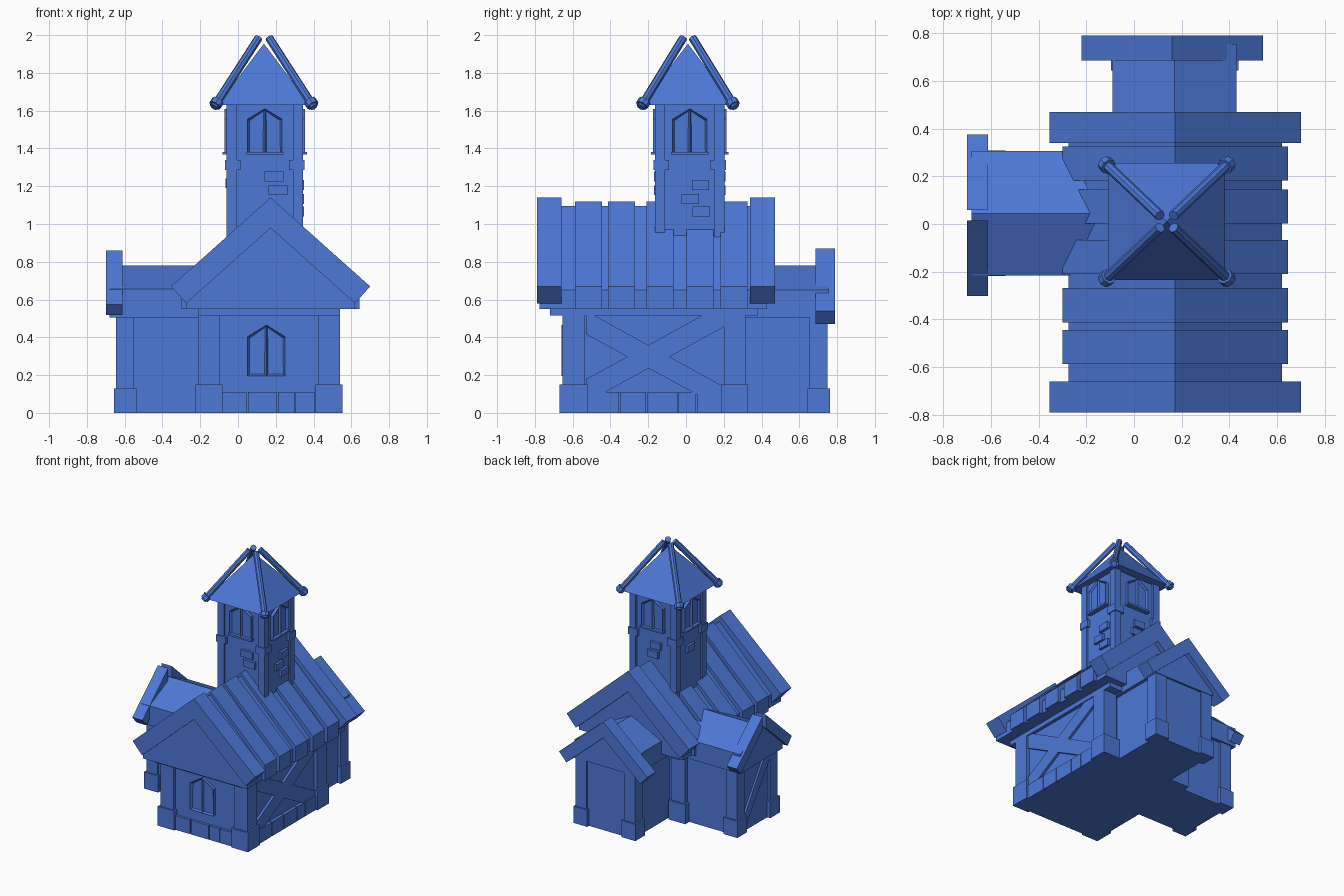
import bpy, bmesh
from mathutils import Vector, Matrix
from math import pi

if "Cube" in bpy.data.objects:
    bpy.data.objects.remove(bpy.data.objects["Cube"])

COLOR = (0.074, 0.188, 0.68, 1)
blue = bpy.data.materials.new("plain_blue")
blue.use_nodes = True
blue.diffuse_color = COLOR
blue.node_tree.nodes["Principled BSDF"].inputs["Base Color"].default_value = COLOR


def finish(name, bm):
    bmesh.ops.recalc_face_normals(bm, faces=bm.faces)
    mesh = bpy.data.meshes.new(name)
    bm.to_mesh(mesh)
    bm.free()
    mesh.materials.append(blue)
    obj = bpy.data.objects.new(name, mesh)
    bpy.context.collection.objects.link(obj)
    return obj


def prism(name, axis, pts, a, b):
    """Extrude a profile along x or y from a to b; the profile is (other axis, z)."""
    bm = bmesh.new()
    place = (lambda t, p: (t, p[0], p[1])) if axis == "x" else (lambda t, p: (p[0], t, p[1]))
    face = bm.faces.new([bm.verts.new(place(a, p)) for p in pts])
    new = bmesh.ops.extrude_face_region(bm, geom=[face])["geom"]
    shift = Vector((b - a, 0, 0) if axis == "x" else (0, b - a, 0))
    bmesh.ops.translate(bm, vec=shift, verts=[v for v in new if isinstance(v, bmesh.types.BMVert)])
    return finish(name, bm)


def box(name, x0, x1, y0, y1, z0, z1):
    return prism(name, "x", [(y0, z0), (y1, z0), (y1, z1), (y0, z1)], x0, x1)


def gable(name, axis, mid, half, low, eave, ridge, a, b):
    prism(name, axis, [(mid - half, low), (mid + half, low), (mid + half, eave),
                       (mid, ridge), (mid - half, eave)], a, b)


def barge_boards(name, axis, mid, half, ridge, eave, cut_w, cut_h, a, b, gap=0.0):
    slope = (ridge - eave) / (half - gap)
    inner = eave - cut_h + slope * (half - cut_w - gap)
    for s, side in ((-1, "low"), (1, "high")):
        pts = [(gap, ridge), (half, eave), (half - cut_w, eave - cut_h), (gap, inner)]
        prism(f"{name}_{side}", axis, [(mid + s * u, z) for u, z in pts], a, b)


def window(name, centre, turn, w, h, depth=0.025):
    """Pointed window with two recessed lancets, facing -y before turning."""
    bm = bmesh.new()
    fronts = []
    for s in (-1, 1):
        pts = [(0, 0), (s * w, 0), (s * w, h * 0.77), (0, h)]
        front = bm.faces.new([bm.verts.new((u, -depth, z)) for u, z in pts])
        bm.normal_update()
        if front.normal.y > 0:
            front.normal_flip()
        new = bmesh.ops.extrude_face_region(bm, geom=[front], use_keep_orig=True)["geom"]
        bmesh.ops.translate(bm, vec=(0, depth, 0),
                            verts=[v for v in new if isinstance(v, bmesh.types.BMVert)])
        fronts.append(front)
    bm.normal_update()
    bmesh.ops.inset_individual(bm, faces=fronts, thickness=0.014)
    for f in fronts:
        bmesh.ops.translate(bm, vec=(0, depth * 0.6, 0), verts=f.verts)
    bmesh.ops.transform(bm, matrix=Matrix.Translation(centre) @ Matrix.Rotation(turn, 4, "Z"),
                        verts=bm.verts)
    return finish(name, bm)


def rod(name, start, end, r, sides=8):
    start, end = Vector(start), Vector(end)
    d = end - start
    bm = bmesh.new()
    bmesh.ops.create_cone(bm, cap_ends=True, segments=sides, radius1=r, radius2=r, depth=d.length)
    m = Matrix.Translation((start + end) / 2) @ d.to_track_quat("Z", "Y").to_matrix().to_4x4()
    bmesh.ops.transform(bm, matrix=m, verts=bm.verts)
    return finish(name, bm)


def corner_post(name, x0, x1, y0, y1, top, foot, pad):
    box(name, x0, x1, y0, y1, 0, top)
    box(name + "_foot", x0 - pad, x1 + pad, y0 - pad, y1 + pad, 0, foot)


# Main hall walls, corner posts and top plate
box("hall_walls", -0.18, 0.515, -0.635, 0.295, 0, 0.55)
box("hall_top_plate", -0.21, 0.54, -0.72, 0.38, 0.515, 0.55)
for x0, x1 in ((-0.21, -0.095), (0.425, 0.54)):
    for y0, y1 in ((-0.655, -0.535), (0.2, 0.315)):
        corner_post("hall_post", x0, x1, y0, y1, 0.53, 0.15, 0.014)

# Foundation stones along front, back and both sides
cuts = (-0.09, 0.052, 0.212, 0.305, 0.41)
for x0, x1 in zip(cuts, cuts[1:]):
    box("front_stone", x0, x1 - 0.006, -0.655, -0.62, 0, 0.11)
    box("back_stone", x0, x1 - 0.006, 0.28, 0.315, 0, 0.11)
cuts = (-0.53, -0.35, -0.205, -0.04, 0.06, 0.2)
for y0, y1 in zip(cuts, cuts[1:]):
    box("left_stone", 0.5, 0.54, y0, y1 - 0.006, 0, 0.11)
    box("right_stone", -0.205, -0.17, y0, y1 - 0.006, 0, 0.11)

# Crossed timber brace on the left wall
for s in (-1, 1):
    ends = [(y, 0.297 + s * (y + 0.2) * 0.55) for y in (-0.53, 0.2)]
    (ya, za), (yb, zb) = ends
    t = 0.062
    low_a, low_b = max(za - t, 0.02), max(zb - t, 0.02)
    prism("wall_brace", "x", [(ya, low_a), (yb, low_b), (yb, zb + t), (ya, za + t)], 0.5, 0.533)

window("hall_window", (0.15, -0.635, 0.195), 0, 0.1, 0.27)

# Main roof: solid core, raised plank bands and end boards
RX = 0.1725
gable("roof_core", "y", RX, 0.447, 0.55, 0.65, 1.095, -0.775, 0.43)
for y0 in (-0.587, -0.412, -0.21, 0.002, 0.182):
    gable("roof_band", "y", RX, 0.472, 0.55, 0.67, 1.12, y0, y0 + 0.143)
for y0, y1 in ((-0.79, -0.66), (0.34, 0.47)):
    barge_boards("roof_end_board", "y", RX, 0.527, 1.14, 0.67, 0.08, 0.09, y0, y1)

# Rear wing
box("rear_wing_walls", -0.065, 0.405, 0.25, 0.74, 0, 0.53)
gable("rear_wing_roof", "y", 0.17, 0.26, 0.505, 0.65, 0.78, 0.2, 0.755)
barge_boards("rear_end_board", "y", 0.16, 0.38, 0.87, 0.54, 0.062, 0.07, 0.685, 0.79)
for x0 in (-0.085, 0.33):
    corner_post("rear_wing_post", x0, x0 + 0.095, 0.655, 0.75, 0.52, 0.13, 0.012)

# Right wing with a slanted brace on its end wall
box("right_wing_walls", -0.63, -0.15, -0.19, 0.28, 0, 0.53)
gable("right_wing_roof", "x", 0.045, 0.26, 0.505, 0.655, 0.78, -0.68, -0.1)
barge_boards("right_end_board", "x", 0.037, 0.338, 0.86, 0.575, 0.05, 0.058, -0.7, -0.612, 0.022)
for y0 in (-0.205, 0.2):
    corner_post("right_wing_post", -0.645, -0.55, y0, y0 + 0.095, 0.52, 0.13, 0.012)
prism("right_wing_brace", "x", [(0.2, 0.02), (0.2, 0.13), (-0.06, 0.52), (-0.12, 0.52),
                                (-0.12, 0.47)], -0.645, -0.62)

# Tower shaft, corner posts and collar blocks
TX, TY, HX, HY = 0.142, 0.02, 0.203, 0.185
box("tower_shaft", TX - HX + 0.015, TX + HX - 0.015, TY - HY + 0.015, TY + HY - 0.015, 0.8, 1.63)
for sx in (-1, 1):
    for sy in (-1, 1):
        for name, reach, size, z0, z1 in (("tower_post", 0, 0.055, 0.93, 1.63),
                                          ("tower_collar", 0.007, 0.075, 1.285, 1.34)):
            xs = sorted((TX + sx * (HX + reach), TX + sx * (HX - size)))
            ys = sorted((TY + sy * (HY + reach), TY + sy * (HY - size)))
            box(name, *xs, *ys, z0, z1)

# Tower windows with sills, one on each face
for i, (dx, dy) in enumerate(((0, -1), (1, 0), (0, 1), (-1, 0))):
    cx, cy = TX + dx * (HX - 0.015), TY + dy * (HY - 0.015)
    window("tower_window", (cx, cy, 1.37), i * pi / 2, 0.092, 0.24)
    wx, wy = (0.1, 0.036) if dx == 0 else (0.036, 0.1)
    box("tower_sill", cx - wx, cx + wx, cy - wy, cy + wy, 1.368, 1.382)

# Loose bricks standing out of the tower faces
for u, z in ((0.195, 1.225), (0.217, 1.153)):
    box("front_brick", u - 0.055, u + 0.045, -0.17, -0.13, z, z + 0.052)
    box("back_brick", u - 0.12, u - 0.03, 0.17, 0.21, z, z + 0.052)
for v, z in ((0.077, 1.18), (0.022, 1.107), (0.08, 1.04)):
    box("left_brick", 0.31, 0.35, v - 0.046, v + 0.046, z, z + 0.052)
box("right_brick", -0.065, -0.03, -0.02, 0.07, 1.19, 1.242)

# Tower spire with hip poles and end knobs
bm = bmesh.new()
bmesh.ops.create_cone(bm, cap_ends=True, segments=4, radius1=0.245 * 2 ** 0.5, radius2=0,
                      depth=0.325)
bmesh.ops.transform(bm, matrix=Matrix.Translation((0.137, 0.01, 1.7925))
                    @ Matrix.Rotation(pi / 4, 4, "Z"), verts=bm.verts)
finish("tower_spire", bm)
for sx in (-1, 1):
    for sy in (-1, 1):
        foot = Vector((0.137 + sx * 0.265, 0.01 + sy * 0.25, 1.618))
        tip = Vector((0.137 + sx * 0.028, 0.01 + sy * 0.025, 1.985))
        along = (tip - foot).normalized()
        rod("hip_pole", foot, tip, 0.022)
        rod("hip_pole_knob", foot + along * 0.012, foot + along * 0.045, 0.034)
